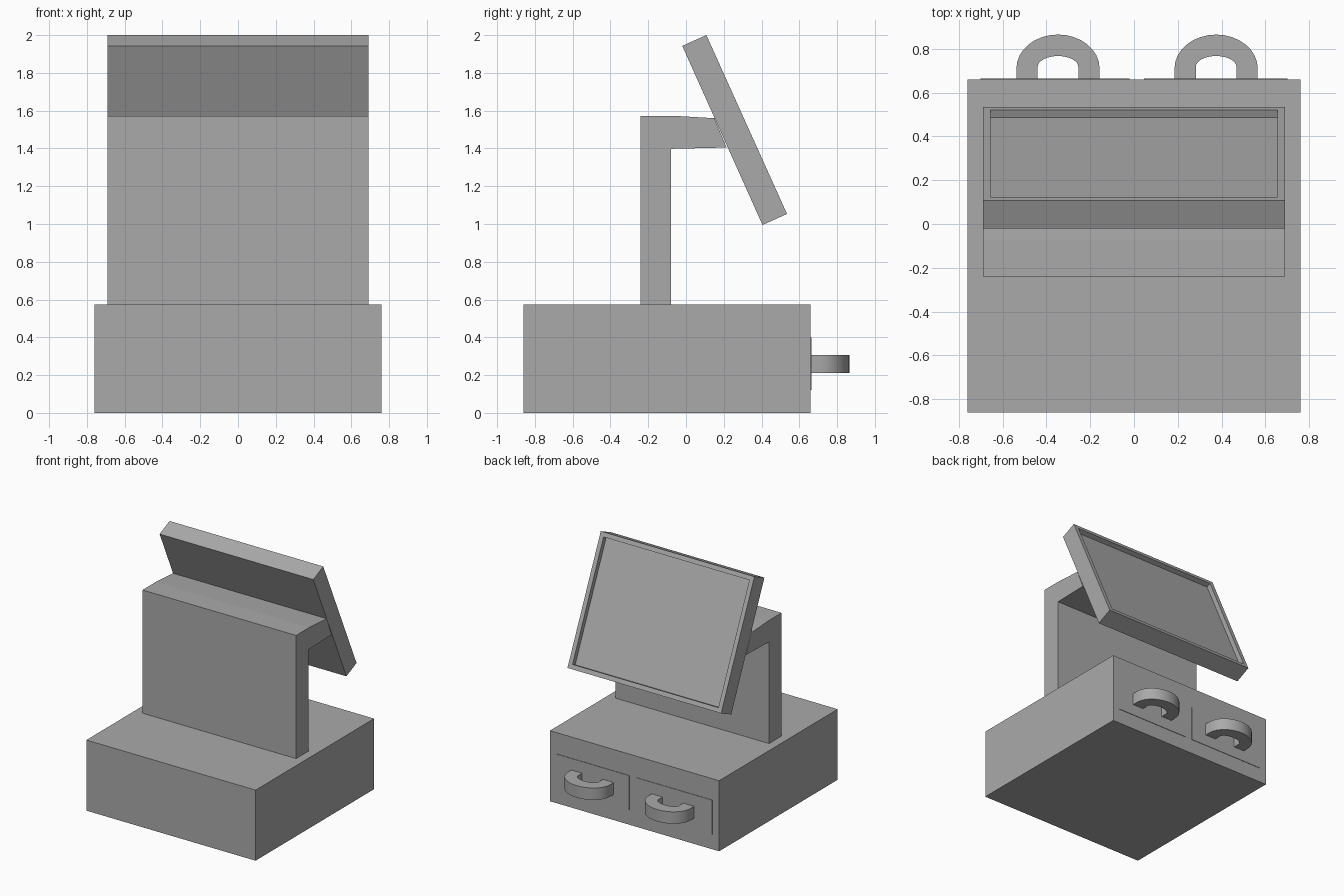
import bpy
import bmesh
import math
from mathutils import Vector

cube = bpy.data.objects.get("Cube")
if cube:
    bpy.data.objects.remove(cube, do_unlink=True)

grey = bpy.data.materials.new("plain grey")
grey.use_nodes = True
colour = (0.4, 0.4, 0.4, 1)
grey.diffuse_color = colour
grey.node_tree.nodes["Principled BSDF"].inputs["Base Color"].default_value = colour


def prism(name, outline, offset, edit=None):
    """Extrude a flat outline of 3D points by an offset vector."""
    bm = bmesh.new()
    face = bm.faces.new([bm.verts.new(p) for p in outline])
    made = bmesh.ops.extrude_face_region(bm, geom=[face])["geom"]
    verts = [v for v in made if isinstance(v, bmesh.types.BMVert)]
    bmesh.ops.translate(bm, verts=verts, vec=offset)
    bmesh.ops.recalc_face_normals(bm, faces=bm.faces)
    if edit:
        edit(bm)
    mesh = bpy.data.meshes.new(name)
    bm.to_mesh(mesh)
    bm.free()
    mesh.materials.append(grey)
    obj = bpy.data.objects.new(name, mesh)
    bpy.context.collection.objects.link(obj)
    return obj


def box(name, x0, x1, y0, y1, z0, z1):
    outline = [(x0, y0, z0), (x1, y0, z0), (x1, y1, z0), (x0, y1, z0)]
    return prism(name, outline, (0, 0, z1 - z0))


def side_profile(name, points, half_width, edit=None):
    outline = [(-half_width, y, z) for y, z in points]
    return prism(name, outline, (2 * half_width, 0, 0), edit)


def recess_screen(bm):
    """Sink the display area into the tilted face."""
    facing = Vector((0, 0.91, 0.41))
    face = max(bm.faces, key=lambda f: f.normal.dot(facing))
    bmesh.ops.inset_region(bm, faces=[face], thickness=0.05)
    normal = face.normal.copy()
    made = bmesh.ops.extrude_face_region(bm, geom=[face])["geom"]
    verts = [v for v in made if isinstance(v, bmesh.types.BMVert)]
    bmesh.ops.translate(bm, verts=verts, vec=normal * -0.038)
    if face.is_valid:
        bmesh.ops.delete(bm, geom=[face], context="FACES_ONLY")


def handle(name, x):
    """Arched pull with straight feet."""
    steps = 16

    def arch(rx, ry, cy):
        arc = [(x + rx * math.cos(math.pi * i / steps),
                cy + ry * math.sin(math.pi * i / steps)) for i in range(steps + 1)]
        return [(x + rx, 0.655)] + arc + [(x - rx, 0.655)]

    outline = arch(0.19, 0.155, 0.71) + arch(0.093, 0.05, 0.717)[::-1]
    obj = prism(name, [(px, py, 0.21) for px, py in outline], (0, 0, 0.097))
    bpy.ops.object.select_all(action="DESELECT")
    obj.select_set(True)
    bpy.context.view_layer.objects.active = obj
    bpy.ops.object.shade_smooth_by_angle(angle=math.radians(35))


# Cash drawer housing
box("base", -0.76, 0.76, -0.86, 0.66, 0, 0.573)

# Bent stand with its arm reaching the display
side_profile("stand", [(-0.24, 0.573), (-0.24, 1.573), (-0.07, 1.573), (0.15, 1.56),
                       (0.215, 1.405), (-0.08, 1.398), (-0.08, 0.573)], 0.69)

# Tilted display
side_profile("display", [(-0.02, 1.943), (0.108, 2.0), (0.535, 1.053), (0.405, 0.995)],
             0.69, recess_screen)

# Drawer fronts and pulls
for side, x0, x1, hx in (("right", -0.70, -0.02, -0.347), ("left", 0.045, 0.70, 0.375)):
    box(side + "_drawer_front", x0, x1, 0.655, 0.664, 0.12, 0.40)
    handle(side + "_drawer_handle", hx)
